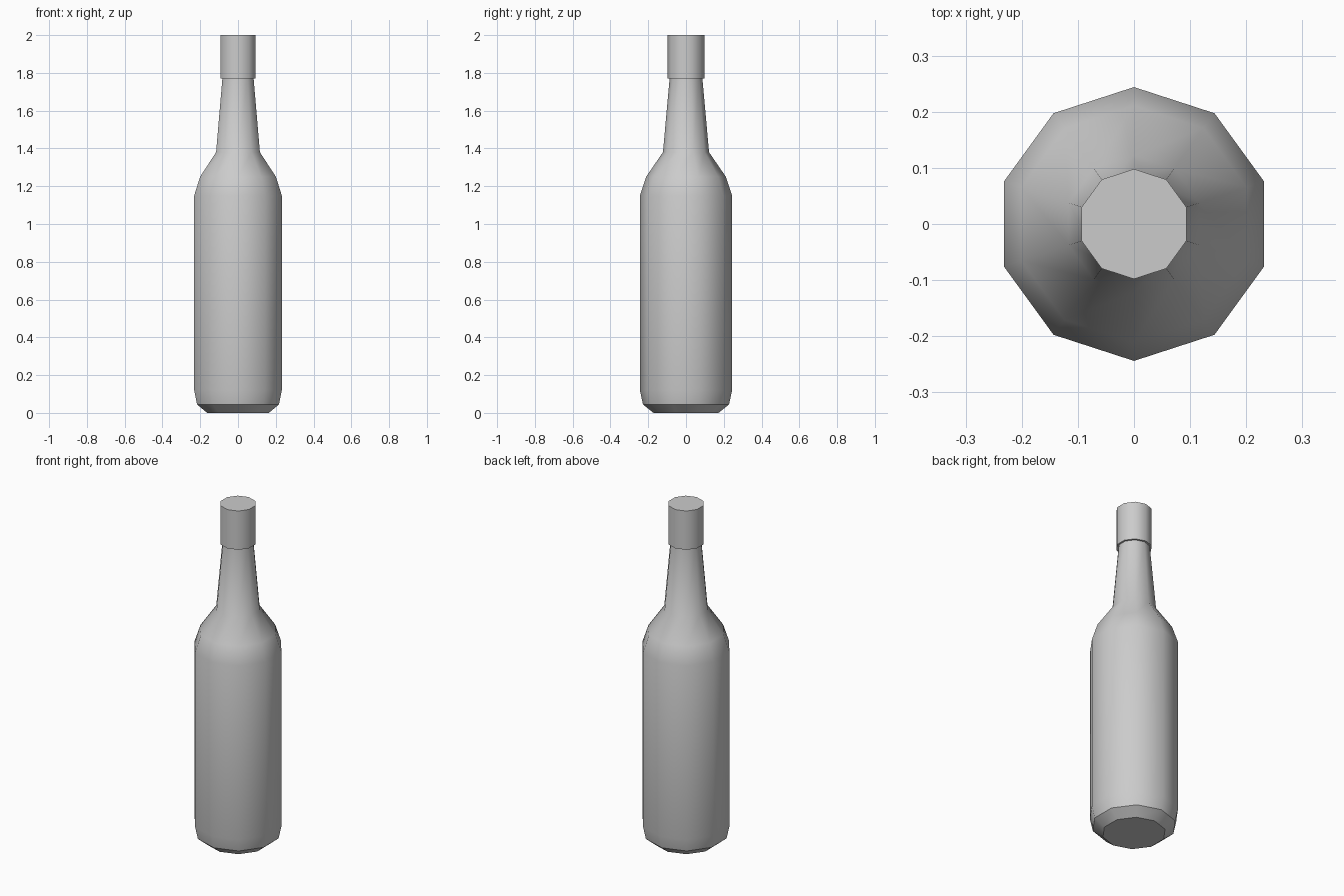
import bpy, bmesh
from math import sin, cos, pi, radians

if "Cube" in bpy.data.objects:
    bpy.data.objects.remove(bpy.data.objects["Cube"])

SIDES = 10


def lathe(name, profile):
    """Closed ten-sided solid from (radius, height) points, bottom to top."""
    bm = bmesh.new()
    rings = []
    for r, z in profile:
        rings.append([bm.verts.new((r * cos(pi / 2 + 2 * pi * i / SIDES),
                                    r * sin(pi / 2 + 2 * pi * i / SIDES), z))
                      for i in range(SIDES)])
    for low, high in zip(rings, rings[1:]):
        for i in range(SIDES):
            j = (i + 1) % SIDES
            bm.faces.new((low[i], low[j], high[j], high[i]))
    bm.faces.new(rings[0][::-1])
    bm.faces.new(rings[-1])
    bmesh.ops.recalc_face_normals(bm, faces=bm.faces)
    mesh = bpy.data.meshes.new(name)
    bm.to_mesh(mesh)
    bm.free()
    obj = bpy.data.objects.new(name, mesh)
    bpy.context.collection.objects.link(obj)
    bpy.ops.object.select_all(action='DESELECT')
    obj.select_set(True)
    bpy.context.view_layer.objects.active = obj
    bpy.ops.object.shade_smooth_by_angle(angle=radians(37))
    return obj


# Bottle: bevelled base, straight body, shoulder and tapering neck
lathe("bottle_body", [(0.172, 0), (0.228, 0.045), (0.244, 0.12), (0.244, 1.15),
                      (0.211, 1.25), (0.122, 1.38), (0.086, 1.78)])

# Cap: slightly wider than the neck
lathe("bottle_cap", [(0.098, 1.77), (0.098, 2.0)])
